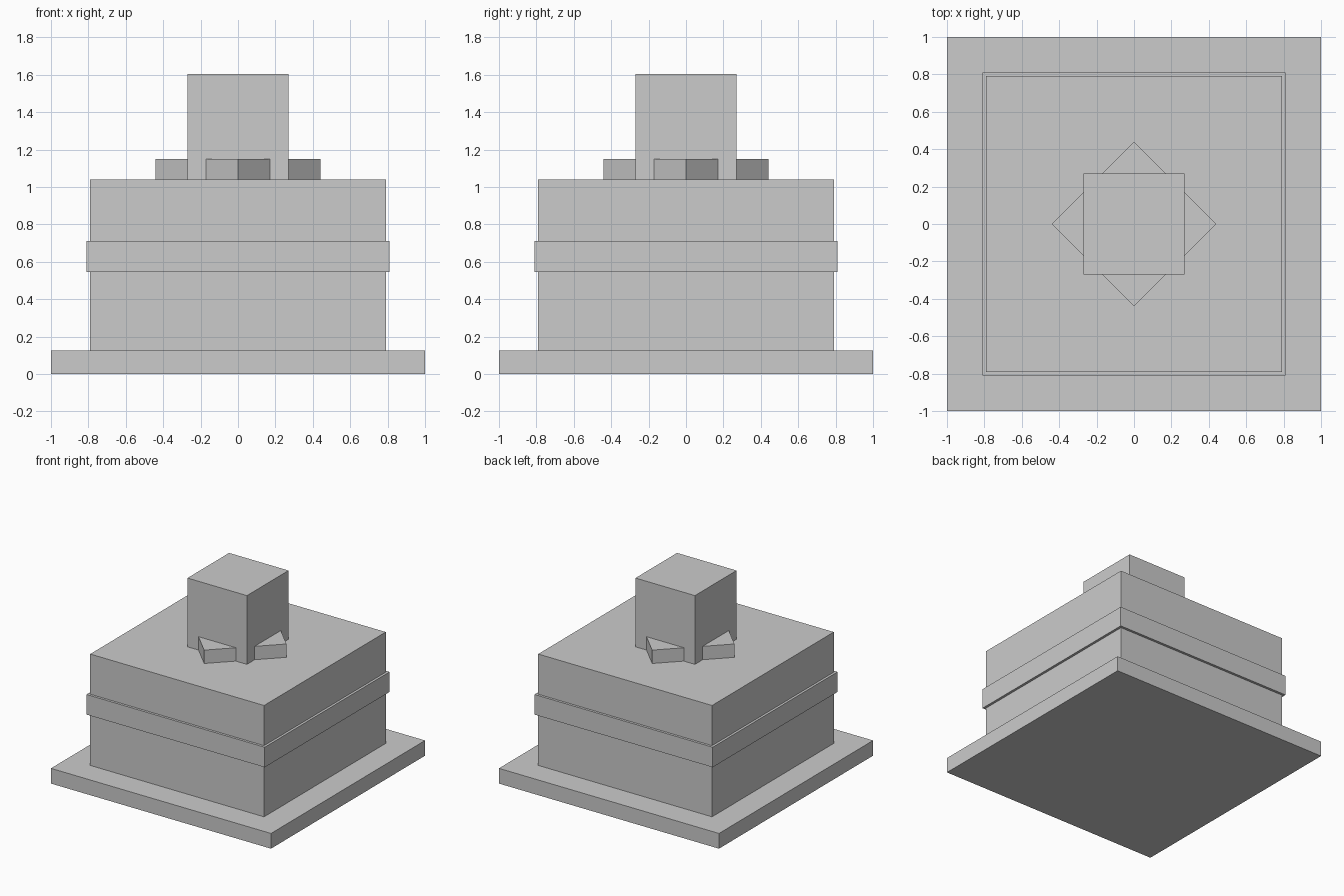
import bpy
import math

cube = bpy.data.objects.get("Cube")
if cube:
    bpy.data.objects.remove(cube, do_unlink=True)

grey = bpy.data.materials.new("plain_grey")
grey.use_nodes = True
colour = (0.6, 0.6, 0.6, 1)
grey.diffuse_color = colour
grey.node_tree.nodes["Principled BSDF"].inputs["Base Color"].default_value = colour


def block(name, width, bottom, top, turn=0):
    """Square block centred on the z axis."""
    bpy.ops.mesh.primitive_cube_add(size=1, location=(0, 0, (bottom + top) / 2))
    ob = bpy.context.object
    ob.name = name
    ob.scale = (width, width, top - bottom)
    ob.rotation_euler.z = math.radians(turn)
    ob.data.materials.append(grey)
    return ob


# Wide plinth, box body with a raised band, and the lid
block("base_plate", 2.0, 0, 0.125)
block("body", 1.58, 0.125, 1.04)
block("body_band", 1.62, 0.545, 0.71)

# Diamond-set collar around the square knob
block("knob_collar", 0.88 / math.sqrt(2), 1.04, 1.15, turn=45)
block("knob", 0.54, 1.04, 1.605)
